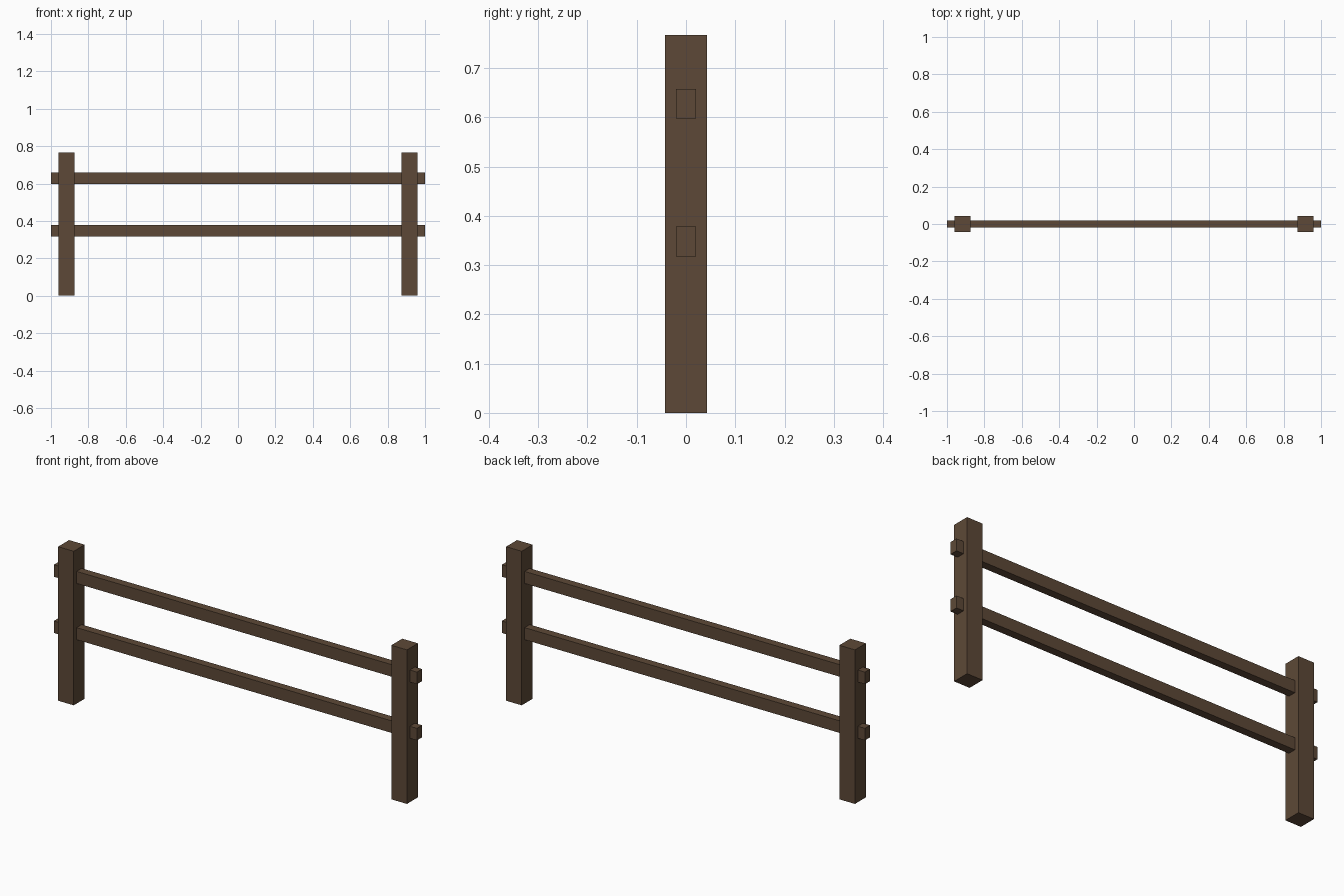
import bpy

cube = bpy.data.objects.get("Cube")
if cube:
    bpy.data.objects.remove(cube, do_unlink=True)

# Dark brown wood
wood = bpy.data.materials.new("dark_brown_wood")
wood.use_nodes = True
colour = (0.11, 0.066, 0.038, 1)
wood.diffuse_color = colour
wood.node_tree.nodes["Principled BSDF"].inputs["Base Color"].default_value = colour


def beam(name, centre, size):
    """Add a square-edged timber with its real size in the mesh."""
    bpy.ops.mesh.primitive_cube_add(size=1, location=centre)
    obj = bpy.context.object
    obj.name = name
    obj.scale = size
    bpy.ops.object.transform_apply(location=False, rotation=False, scale=True)
    obj.data.materials.append(wood)


# Upright posts
POST_HEIGHT, POST_WIDTH = 0.767, 0.086
for side, x in (("left", 0.918), ("right", -0.918)):
    beam(side + "_post", (x, 0, POST_HEIGHT / 2), (POST_WIDTH, POST_WIDTH, POST_HEIGHT))

# Horizontal rails running through both posts
for level, z in (("lower", 0.348), ("upper", 0.628)):
    beam(level + "_rail", (0, 0, z), (2, 0.04, 0.06))
